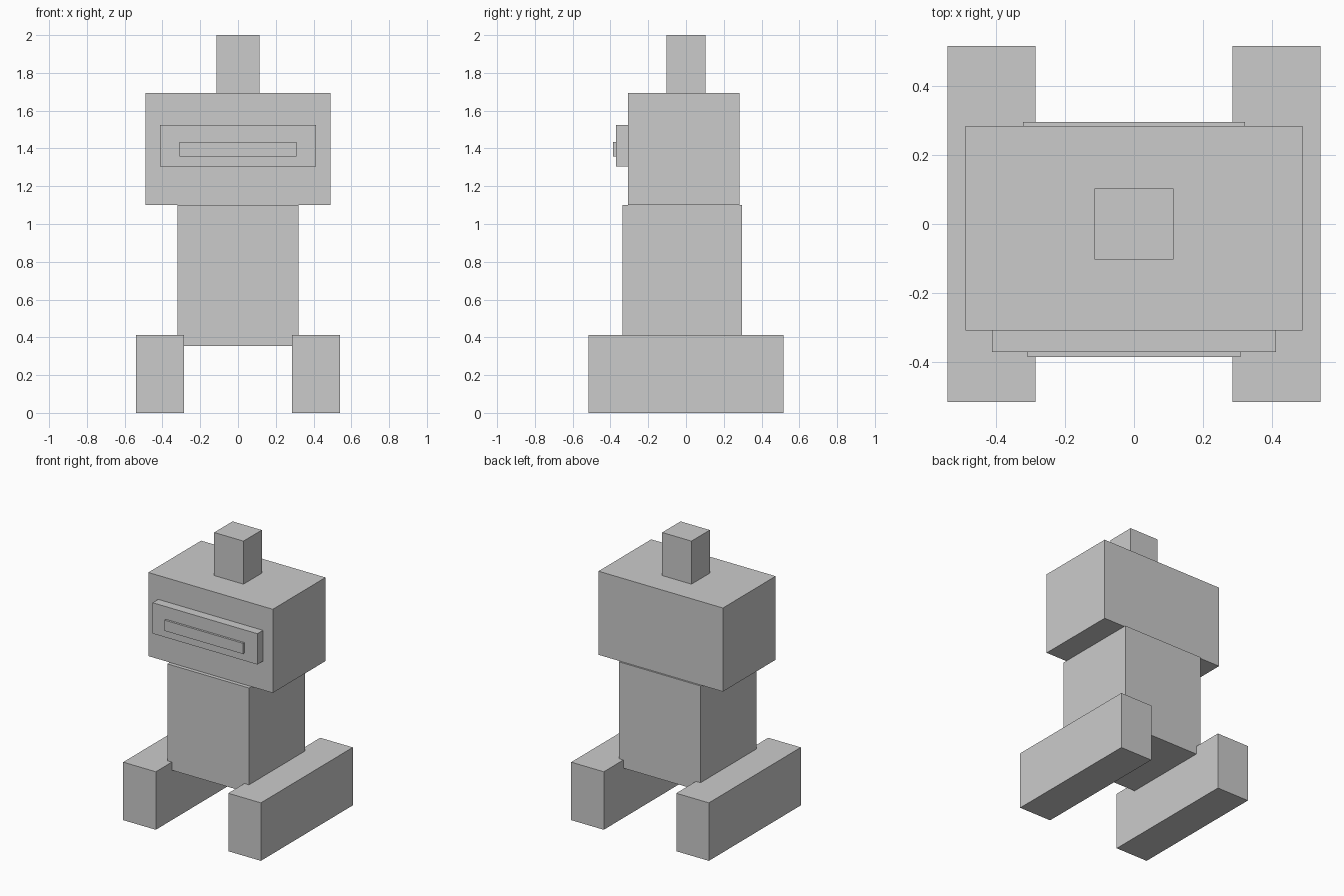
import bpy
import bmesh
from mathutils import Vector

default = bpy.data.objects.get("Cube")
if default:
    bpy.data.objects.remove(default, do_unlink=True)

# Single plain grey finish
grey = bpy.data.materials.new("plain_grey")
grey.use_nodes = True
colour = (0.6, 0.6, 0.6, 1.0)
grey.diffuse_color = colour
grey.node_tree.nodes["Principled BSDF"].inputs["Base Color"].default_value = colour


def box(name, x, y, z):
    """Add a flat-faced box from its (min, max) range on each axis."""
    low, high = (Vector(corner) for corner in zip(x, y, z))
    bm = bmesh.new()
    bmesh.ops.create_cube(bm, size=1)
    bmesh.ops.scale(bm, vec=high - low, verts=bm.verts)
    mesh = bpy.data.meshes.new(name)
    bm.to_mesh(mesh)
    bm.free()
    mesh.materials.append(grey)
    obj = bpy.data.objects.new(name, mesh)
    obj.location = (low + high) / 2
    bpy.context.collection.objects.link(obj)
    return obj


# Long feet, one on each side, overlapping the torso's lower edges
for side, x in (("left", (0.285, 0.541)), ("right", (-0.541, -0.285))):
    box(side + "_foot", x, (-0.516, 0.516), (0, 0.412))

# Torso and wide head
box("torso", (-0.321, 0.321), (-0.335, 0.296), (0.354, 1.1))
box("head", (-0.489, 0.489), (-0.308, 0.284), (1.1, 1.694))

# Visor with a thin slot plate on its front
box("visor", (-0.412, 0.412), (-0.371, -0.308), (1.305, 1.524))
box("visor_slot", (-0.309, 0.309), (-0.386, -0.371), (1.358, 1.434))

# Square post on top of the head
box("top_post", (-0.115, 0.115), (-0.103, 0.103), (1.694, 2.0))
